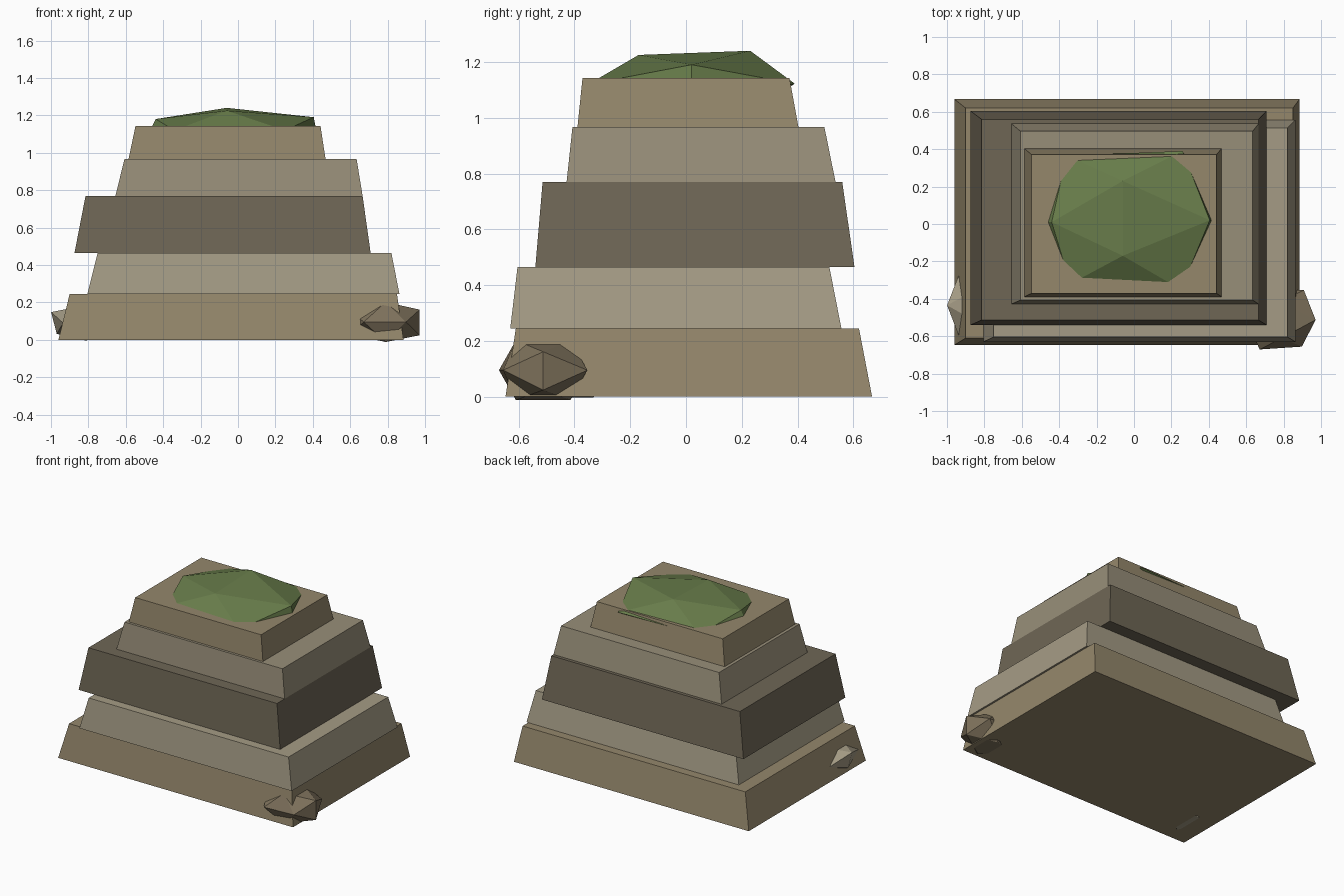
import bpy, bmesh

if "Cube" in bpy.data.objects:
    bpy.data.objects.remove(bpy.data.objects["Cube"])

def material(name, rgb):
    m = bpy.data.materials.new(name)
    m.diffuse_color = [(c / 255) ** 2.2 for c in rgb] + [1]
    m.use_nodes = True
    m.node_tree.nodes["Principled BSDF"].inputs["Base Color"].default_value = m.diffuse_color
    return m

tan = material("tan_stone", (147, 134, 107))
pale = material("pale_stone", (163, 154, 132))
dark = material("dark_stone", (110, 102, 86))
mid = material("mid_stone", (150, 141, 120))
rubble = material("rubble_stone", (125, 113, 92))
green = material("moss_green", (104, 124, 76))

def hull(name, points, mat):
    """Flat-faced solid wrapped around a few points."""
    bm = bmesh.new()
    for p in points:
        bm.verts.new(p)
    bmesh.ops.convex_hull(bm, input=bm.verts[:])
    bmesh.ops.dissolve_limit(bm, angle_limit=0.01, verts=bm.verts[:], edges=bm.edges[:])
    bmesh.ops.recalc_face_normals(bm, faces=bm.faces[:])
    me = bpy.data.meshes.new(name)
    bm.to_mesh(me)
    bm.free()
    me.materials.append(mat)
    ob = bpy.data.objects.new(name, me)
    bpy.context.collection.objects.link(ob)
    return ob

def slab(name, z0, z1, bottom, top, mat):
    """Tapered block; bottom and top are (x0, x1, y0, y1)."""
    hull(name, [(x, y, z) for z, r in ((z0, bottom), (z1, top))
                for x in r[:2] for y in r[2:]], mat)

def rock(name, centre, unit, mat, nudge={}):
    """Stretched icosahedron, with optional shifts of single corners."""
    g = 1.618
    pts = []
    for a in (-1, 1):
        for b in (-1, 1):
            pts += [(0, a, b * g), (a, b * g, 0), (a * g, 0, b)]
    out = []
    for i, p in enumerate(pts):
        n = nudge.get(i, (0, 0, 0))
        out.append([centre[k] + p[k] * unit[k] + n[k] for k in range(3)])
    hull(name, out, mat)

# Stacked rock strata
slab("stratum_1", 0.0, 0.245, (-0.96, 0.885, -0.647, 0.667), (-0.90, 0.85, -0.61, 0.62), tan)
slab("stratum_2", 0.245, 0.465, (-0.805, 0.863, -0.63, 0.557), (-0.75, 0.82, -0.604, 0.514), pale)
slab("stratum_3", 0.465, 0.77, (-0.874, 0.709, -0.54, 0.604), (-0.815, 0.666, -0.514, 0.56), dark)
slab("stratum_4", 0.77, 0.967, (-0.655, 0.666, -0.428, 0.536), (-0.607, 0.634, -0.407, 0.496), mid)
slab("stratum_5", 0.967, 1.143, (-0.585, 0.468, -0.389, 0.403), (-0.548, 0.441, -0.371, 0.371), tan)

# Moss cap, sunk into the top slab
hull("moss_cap", [
    (-0.06, 0.23, 1.24), (-0.06, -0.17, 1.225),
    (-0.44, 0.01, 1.18), (0.405, 0.02, 1.19),
    (-0.34, -0.32, 1.12), (0.25, -0.35, 1.12),
    (0.26, 0.39, 1.122), (-0.36, 0.366, 1.12),
    (-0.50, 0.01, 1.06), (0.43, 0.02, 1.06),
    (-0.05, -0.18, 1.0), (-0.05, 0.2, 1.0)], green)

# Rubble at the foot
rock("rubble_right", (0.79, -0.512, 0.095), (0.118, 0.098, 0.066), rubble,
     {8: (-0.01, 0, -0.005), 11: (-0.01, 0, 0), 7: (-0.01, 0.015, 0)})
rock("rubble_left", (-0.815, -0.435, 0.09), (0.12, 0.103, 0.058), pale,
     {2: (0.04, 0, 0), 5: (0.01, 0, 0)})
